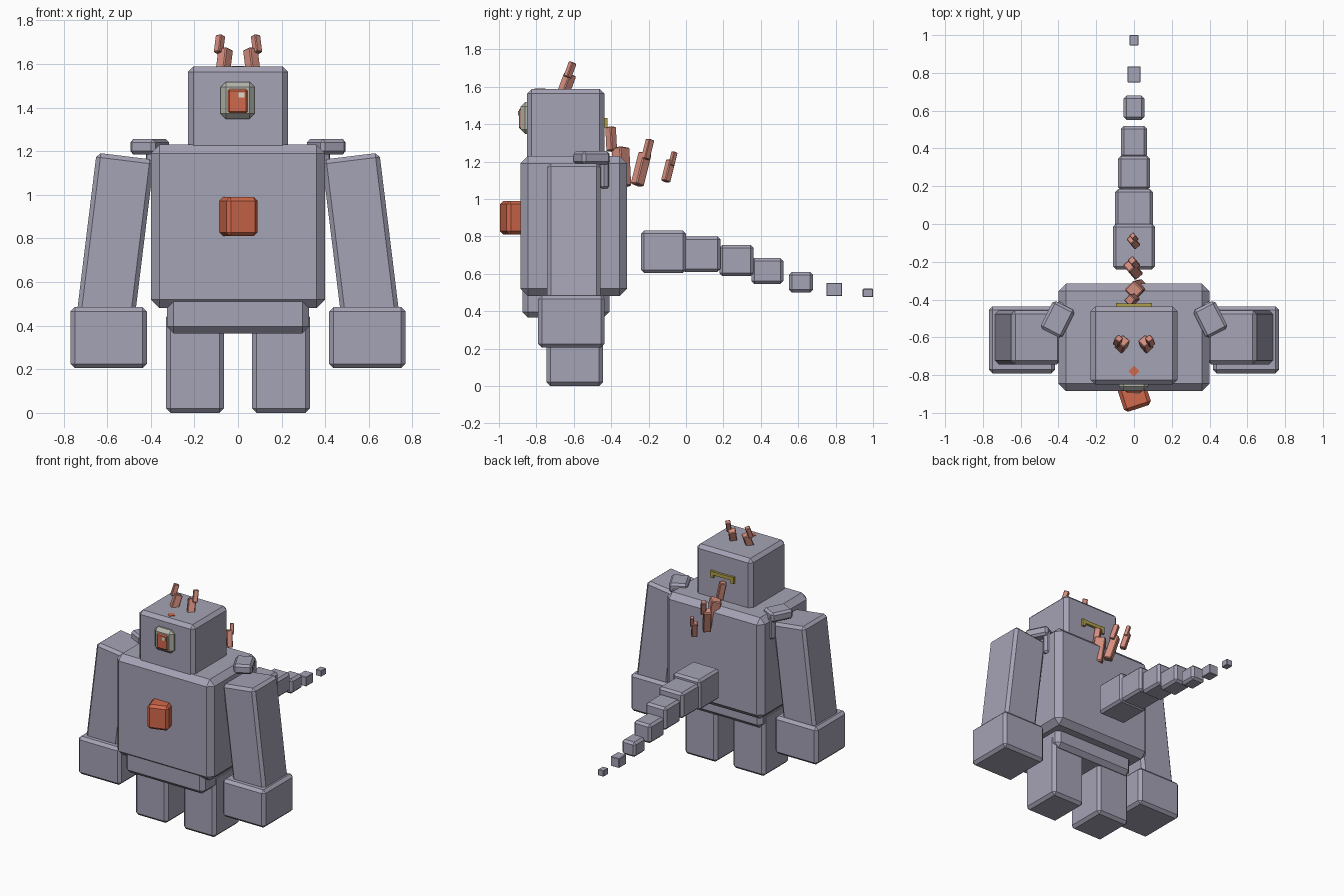
import bpy
import bmesh
from math import radians
from mathutils import Euler, Matrix, Vector

default = bpy.data.objects.get("Cube")
if default:
    bpy.data.objects.remove(default, do_unlink=True)


def material(name, rgb):
    m = bpy.data.materials.new(name)
    m.use_nodes = True
    m.diffuse_color = (*rgb, 1)
    m.node_tree.nodes["Principled BSDF"].inputs["Base Color"].default_value = (*rgb, 1)
    return m


GREY = material("lavender grey", (0.376, 0.366, 0.46))
ORANGE = material("burnt orange", (0.64, 0.14, 0.07))
PINK = material("dusty pink", (0.66, 0.27, 0.21))
OLIVE = material("olive yellow", (0.43, 0.34, 0.07))
PALE = material("pale grey", (0.45, 0.46, 0.40))
CREAM = material("cream", (0.75, 0.70, 0.60))


def box(name, center, size, mat, bevel=0.0, rot=(0, 0, 0)):
    """Chamfered, flat shaded box; rot in degrees."""
    bm = bmesh.new()
    bmesh.ops.create_cube(bm, size=1)
    bmesh.ops.scale(bm, vec=size, verts=bm.verts)
    if bevel:
        bmesh.ops.bevel(bm, geom=bm.edges[:], offset=bevel, segments=1,
                        affect='EDGES', profile=0.5)
    turn = Euler([radians(a) for a in rot]).to_matrix().to_4x4()
    bm.transform(Matrix.Translation(Vector(center)) @ turn)
    mesh = bpy.data.meshes.new(name)
    bm.to_mesh(mesh)
    bm.free()
    mesh.materials.append(mat)
    obj = bpy.data.objects.new(name, mesh)
    bpy.context.collection.objects.link(obj)
    return obj


def span(name, x, y, z, mat, bevel=0.0):
    """Box given by its (low, high) limits on each axis."""
    axes = (x, y, z)
    return box(name, [(a + b) / 2 for a, b in axes], [b - a for a, b in axes], mat, bevel)


# Body and head
span("torso", (-0.40, 0.40), (-0.885, -0.315), (0.48, 1.23), GREY, 0.04)
span("pelvis", (-0.325, 0.325), (-0.875, -0.41), (0.365, 0.56), GREY, 0.03)
span("head", (-0.23, 0.23), (-0.85, -0.437), (1.17, 1.588), GREY, 0.025)

# Eye, chest core and forehead gem
span("eye_frame", (-0.08, 0.076), (-0.885, -0.80), (1.348, 1.518), PALE, 0.024)
span("eye", (-0.05, 0.048), (-0.893, -0.82), (1.37, 1.488), ORANGE, 0.012)
span("eye_glint", (0.003, 0.03), (-0.897, -0.89), (1.445, 1.47), CREAM)
box("chest_core", (0, -0.905, 0.90), (0.15, 0.15, 0.18), ORANGE, 0.018, (0, 0, 18))
box("crown_gem", (0, -0.78, 1.587), (0.042, 0.042, 0.009), ORANGE, 0, (0, 0, 45))

# Bracket on the back of the head
span("nape_bar", (-0.095, 0.095), (-0.445, -0.42), (1.405, 1.43), OLIVE)
for s, side in ((1, "left"), (-1, "right")):
    box(f"{side}_nape_hook", (s * 0.083, -0.432, 1.408), (0.024, 0.025, 0.05), OLIVE)

# Limbs, shoulder clips and horns
for s, side in ((1, "left"), (-1, "right")):
    box(f"{side}_leg", (s * 0.197, -0.595, 0.23), (0.265, 0.30, 0.46), GREY, 0.02)
    box(f"{side}_arm", (s * 0.57, -0.60, 0.74), (0.266, 0.285, 0.88), GREY, 0.02,
        (0, -s * 7, 0))
    box(f"{side}_hand", (s * 0.593, -0.613, 0.345), (0.35, 0.355, 0.28), GREY, 0.02)
    box(f"{side}_shoulder_plate", (s * 0.405, -0.505, 1.22), (0.13, 0.165, 0.07), GREY,
        0.015, (0, 0, s * 27))
    box(f"{side}_shoulder_clip", (s * 0.372, -0.45, 1.14), (0.10, 0.05, 0.17), GREY,
        0.012, (0, 0, s * 27))
    box(f"{side}_horn_base", (s * 0.063, -0.638, 1.615), (0.052, 0.052, 0.11), PINK,
        0.005, (-20, s * 8, s * 40))
    box(f"{side}_horn_tip", (s * 0.085, -0.62, 1.69), (0.034, 0.034, 0.085), PINK,
        0.004, (-20, s * 8, s * 40))

# Back spines: base and narrower tip
box("upper_spine_base", (0.02, -0.345, 1.17), (0.075, 0.07, 0.21), PINK, 0.006, (10, -6, -45))
box("upper_spine_tip", (-0.01, -0.40, 1.32), (0.045, 0.045, 0.13), PINK, 0.005, (10, -6, -45))
box("middle_spine_base", (-0.005, -0.24, 1.16), (0.055, 0.055, 0.18), PINK, 0.006, (-18, 0, 40))
box("middle_spine_tip", (0, -0.205, 1.265), (0.036, 0.036, 0.11), PINK, 0.004, (-18, 0, 40))
box("lower_spine_base", (-0.003, -0.095, 1.15), (0.04, 0.04, 0.12), PINK, 0.005, (-18, 0, 40))
box("lower_spine_tip", (0, -0.07, 1.215), (0.026, 0.026, 0.075), PINK, 0.003, (-18, 0, 40))

# Floating tail blocks: (back start, back end, half width, bottom, top)
TAIL = [(-0.24, 0.00, 0.112, 0.605, 0.83), (-0.02, 0.185, 0.10, 0.61, 0.80),
        (0.18, 0.36, 0.085, 0.587, 0.755), (0.35, 0.52, 0.07, 0.545, 0.685),
        (0.55, 0.68, 0.055, 0.50, 0.61), (0.75, 0.835, 0.035, 0.48, 0.55),
        (0.945, 1.0, 0.023, 0.475, 0.52)]
for i, (y0, y1, w, z0, z1) in enumerate(TAIL, 1):
    span(f"tail_block_{i}", (-w, w), (y0, y1), (z0, z1), GREY, 0.016 if i < 6 else 0.003)
